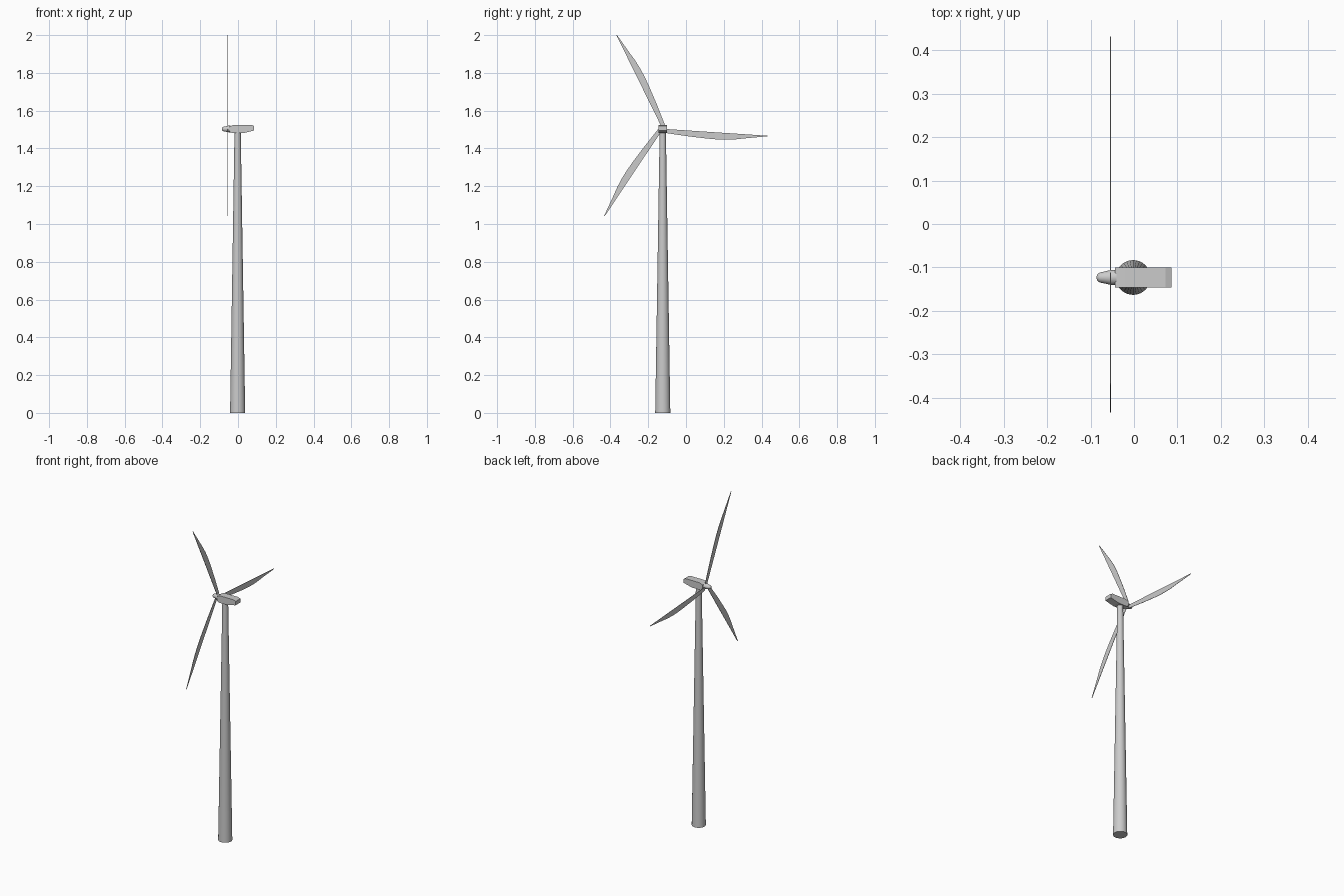
import bpy, bmesh, math
from mathutils import Matrix

if "Cube" in bpy.data.objects:
    bpy.data.objects.remove(bpy.data.objects["Cube"])

HUB_Y, HUB_Z = -0.123, 1.503


def make_object(name, bm, smooth=False):
    bmesh.ops.recalc_face_normals(bm, faces=bm.faces)
    mesh = bpy.data.meshes.new(name)
    bm.to_mesh(mesh)
    bm.free()
    ob = bpy.data.objects.new(name, mesh)
    bpy.context.collection.objects.link(ob)
    if smooth:
        bpy.ops.object.select_all(action='DESELECT')
        ob.select_set(True)
        bpy.context.view_layer.objects.active = ob
        bpy.ops.object.shade_smooth_by_angle(angle=math.radians(35))
    return ob


def lathe(name, profile, sides, matrix):
    # profile is (radius, height) pairs turned about z, closed with caps
    bm = bmesh.new()
    rings = []
    for r, h in profile:
        rings.append([bm.verts.new((r * math.cos(2 * math.pi * i / sides),
                                    r * math.sin(2 * math.pi * i / sides), h))
                      for i in range(sides)])
    for a, b in zip(rings, rings[1:]):
        for i in range(sides):
            j = (i + 1) % sides
            bm.faces.new((a[i], a[j], b[j], b[i]))
    bm.faces.new(rings[0])
    bm.faces.new(rings[-1])
    bm.transform(matrix)
    return make_object(name, bm, smooth=True)


def plate(name, points, depth, matrix):
    # outline in local xy, extruded symmetrically along local z
    bm = bmesh.new()
    lo = [bm.verts.new((x, y, -depth / 2)) for x, y in points]
    hi = [bm.verts.new((x, y, depth / 2)) for x, y in points]
    bm.faces.new(lo)
    bm.faces.new(hi)
    for i in range(len(points)):
        j = (i + 1) % len(points)
        bm.faces.new((lo[i], lo[j], hi[j], hi[i]))
    bm.transform(matrix)
    return make_object(name, bm)


# tapered tower
lathe("tower", [(0.04, 0), (0.0165, 1.49)], 32,
      Matrix.Translation((-0.002, HUB_Y, 0)))

# nacelle: side profile extruded across y
nacelle = [(-0.044, 1.488), (-0.044, 1.517), (-0.022, 1.525), (0.072, 1.525),
           (0.086, 1.519), (0.086, 1.495), (0.03, 1.481), (-0.03, 1.481)]
plate("nacelle", nacelle, 0.046,
      Matrix.Translation((0, HUB_Y, 0)) @ Matrix.Rotation(math.pi / 2, 4, 'X'))

# rotor hub and nose, pointing along -x
lathe("hub", [(0.018, -0.002), (0.017, 0.012), (0.0135, 0.027),
              (0.0115, 0.037), (0.008, 0.042), (0.003, 0.044)], 24,
      Matrix.Translation((-0.042, HUB_Y, HUB_Z)) @ Matrix.Rotation(-math.pi / 2, 4, 'Y'))

# three flat blades: straight leading edge, bulging trailing edge
outline = [(0.008, 0.001), (0.555, 0.001), (0.555, -0.002), (0.435, -0.021),
           (0.39, -0.029), (0.342, -0.034), (0.29, -0.036), (0.24, -0.035),
           (0.14, -0.030), (0.015, -0.020)]
# local x -> world y, local y -> world z, local z -> world x
to_yz = Matrix(((0, 0, 1, 0), (1, 0, 0, 0), (0, 1, 0, 0), (0, 0, 0, 1)))
for k in range(3):
    turn = Matrix.Rotation(math.radians(-3.8 + 120 * k), 4, 'X')
    plate(f"blade_{k + 1}", outline, 0.002,
          Matrix.Translation((-0.054, HUB_Y, HUB_Z)) @ turn @ to_yz)
